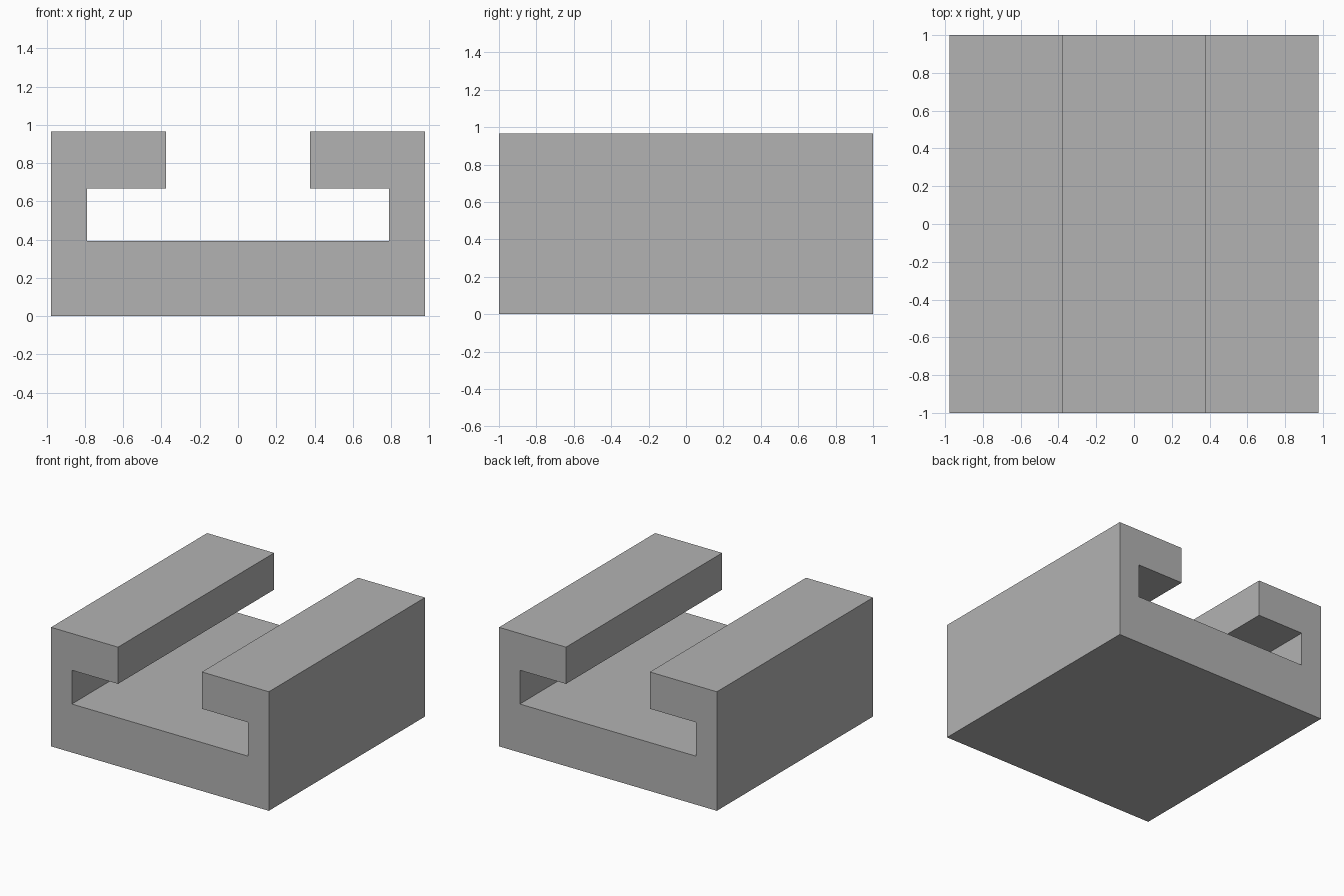
import bpy
import bmesh

cube = bpy.data.objects.get("Cube")
if cube:
    bpy.data.objects.remove(cube, do_unlink=True)

# Plain grey material
grey = bpy.data.materials.new("plain grey")
grey.use_nodes = True
colour = (0.45, 0.45, 0.45, 1)
grey.diffuse_color = colour
grey.node_tree.nodes["Principled BSDF"].inputs["Base Color"].default_value = colour

# Main dimensions
half_width, half_length, height = 0.977, 1.0, 0.965
slot_half, slot_floor, lip_bottom = 0.79, 0.393, 0.667
opening_half = 0.376

# Right half of the channel section, mirrored into a closed outline
half = [
    (half_width, 0),
    (half_width, height),
    (opening_half, height),
    (opening_half, lip_bottom),
    (slot_half, lip_bottom),
    (slot_half, slot_floor),
]
outline = half + [(-x, z) for x, z in reversed(half)]

# Extrude the section along the length
bm = bmesh.new()
section = bm.faces.new([bm.verts.new((x, -half_length, z)) for x, z in outline])
result = bmesh.ops.extrude_face_region(bm, geom=[section], use_keep_orig=True)
moved = [v for v in result["geom"] if isinstance(v, bmesh.types.BMVert)]
bmesh.ops.translate(bm, verts=moved, vec=(0, 2 * half_length, 0))
bmesh.ops.recalc_face_normals(bm, faces=bm.faces)

mesh = bpy.data.meshes.new("slotted_rail")
bm.to_mesh(mesh)
bm.free()
mesh.materials.append(grey)
rail = bpy.data.objects.new("slotted_rail", mesh)
bpy.context.collection.objects.link(rail)
